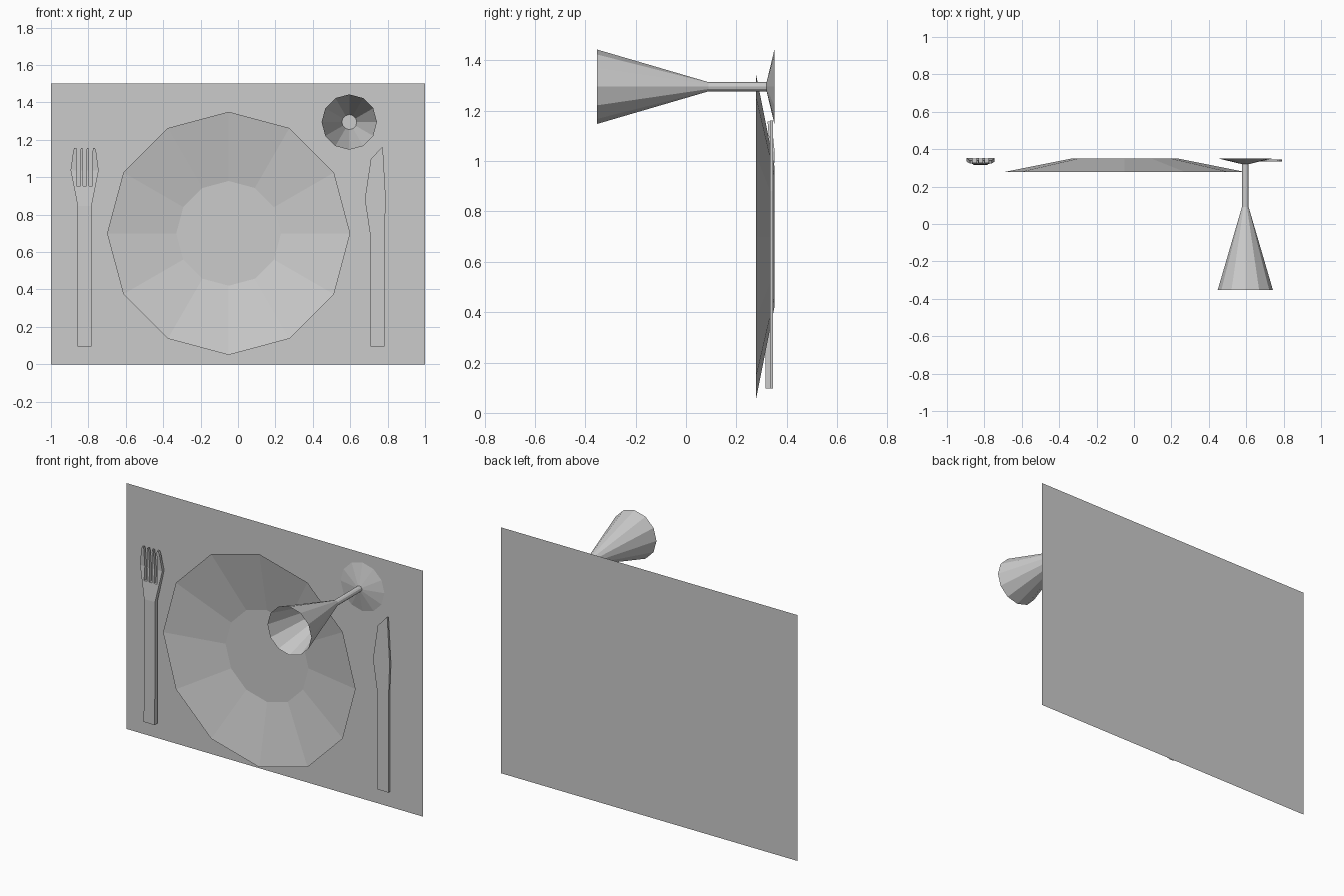
import bpy, bmesh
from math import cos, sin, pi

if "Cube" in bpy.data.objects:
    bpy.data.objects.remove(bpy.data.objects["Cube"])


def finish(name, bm):
    bmesh.ops.remove_doubles(bm, verts=bm.verts, dist=0.0001)
    me = bpy.data.meshes.new(name)
    bm.to_mesh(me)
    bm.free()
    ob = bpy.data.objects.new(name, me)
    bpy.context.collection.objects.link(ob)
    return ob


def turned(name, cx, cz, profile, cap=False, n=12):
    """Revolve (radius, y) points around a y-parallel axis; optionally cap the last ring."""
    bm = bmesh.new()
    rings = [[bm.verts.new((cx + r * cos(2 * pi * i / n), y, cz + r * sin(2 * pi * i / n)))
              for i in range(n)] for r, y in profile]
    for a, b in zip(rings, rings[1:]):
        for i in range(n):
            j = (i + 1) % n
            bm.faces.new((a[i], a[j], b[j], b[i]))
    if cap:
        bm.faces.new(rings[-1])
    return finish(name, bm)


def loft(bm, rows, start_cap=True):
    """Box-section bar through rows of (z, x_left, x_right, y_front, y_back)."""
    rings = [[bm.verts.new(p) for p in ((l, f, z), (r, f, z), (r, b, z), (l, b, z))]
             for z, l, r, f, b in rows]
    for a, b in zip(rings, rings[1:]):
        for i in range(4):
            j = (i + 1) % 4
            bm.faces.new((a[i], a[j], b[j], b[i]))
    if start_cap:
        bm.faces.new(rings[0][::-1])
    bm.faces.new(rings[-1])


# Placemat: a single sheet
bm = bmesh.new()
bm.faces.new([bm.verts.new((x, 0.354, z)) for x, z in ((-1, 0), (1, 0), (1, 1.5), (-1, 1.5))])
finish("placemat", bm)

# Plate: open shallow dish
turned("plate", -0.05, 0.70, [(0.65, 0.277), (0.28, 0.351)], cap=True)

# Wine glass: bowl, stem and flared foot, plus the inner bowl floor
turned("glass", 0.595, 1.295,
       [(0.148, -0.354), (0.018, 0.09), (0.018, 0.32), (0.148, 0.351)])
turned("glass_floor", 0.595, 1.295, [(0.04, 0.012)], cap=True)

# Fork: handle and palm, then four tines
FX = -0.82
bm = bmesh.new()
loft(bm, [(0.096, FX - 0.037, FX + 0.037, 0.315, 0.340),
          (0.845, FX - 0.037, FX + 0.037, 0.318, 0.343),
          (0.952, FX - 0.058, FX + 0.058, 0.327, 0.349)])
for s in (-1, 1):
    # each tine: (inner, outer) offsets at slot base, widest point, shoulder and tip
    for pts in (((0.010, 0.023), (0.010, 0.023), (0.010, 0.022), (0.012, 0.020)),
                ((0.043, 0.058), (0.043, 0.075), (0.043, 0.061), (0.045, 0.055))):
        rows = []
        for (a, b), z, f, k in zip(pts, (0.952, 1.037, 1.14, 1.157),
                                   (0.327, 0.334, 0.325, 0.324), (0.349, 0.352, 0.341, 0.339)):
            l, r = sorted((FX + s * a, FX + s * b))
            rows.append((z, l, r, f, k))
        loft(bm, rows, start_cap=False)
finish("fork", bm)

# Knife: straight handle into a bulged blade with a slanted tip
bm = bmesh.new()
loft(bm, [(0.096, 0.708, 0.783, 0.333, 0.346),
          (0.684, 0.708, 0.783, 0.333, 0.346),
          (0.882, 0.678, 0.790, 0.333, 0.346),
          (1.096, 0.710, 0.778, 0.333, 0.346),
          (1.160, 0.768, 0.774, 0.333, 0.346)])
finish("knife", bm)
